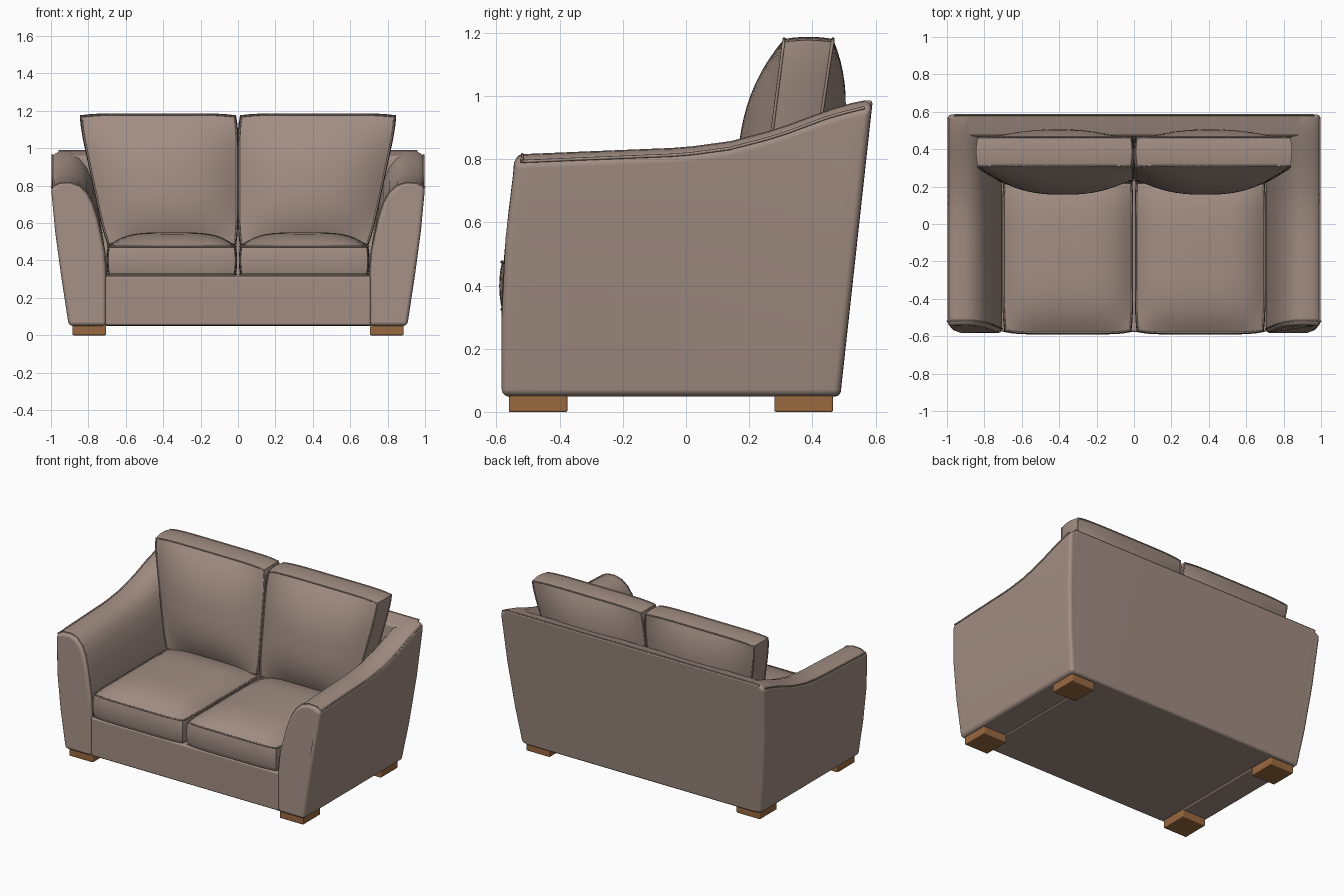
import bpy, bmesh, math
from mathutils import Vector

if "Cube" in bpy.data.objects:
    bpy.data.objects.remove(bpy.data.objects["Cube"])


def material(name, rgb):
    m = bpy.data.materials.new(name)
    m.diffuse_color = (*rgb, 1)
    m.use_nodes = True
    m.node_tree.nodes["Principled BSDF"].inputs["Base Color"].default_value = m.diffuse_color
    return m


FABRIC = material("taupe leather", (0.36, 0.27, 0.23))
WOOD = material("brown wood", (0.32, 0.14, 0.05))


def finish(name, bm, mat, bevel=0.0):
    bmesh.ops.recalc_face_normals(bm, faces=bm.faces[:])
    me = bpy.data.meshes.new(name)
    bm.to_mesh(me)
    bm.free()
    me.materials.append(mat)
    ob = bpy.data.objects.new(name, me)
    bpy.context.collection.objects.link(ob)
    me.shade_smooth()
    if bevel:
        b = ob.modifiers.new("Bevel", 'BEVEL')
        b.width, b.segments, b.limit_method = bevel, 3, 'ANGLE'
        b.angle_limit = math.radians(40)
        ob.modifiers.new("Normals", 'WEIGHTED_NORMAL')
    else:
        me.set_sharp_from_angle(angle=math.radians(40))
    return ob


def mapped_cube(name, f, mat, cuts=0, bevel=0.0):
    """Cube with coordinates in -1..1 pushed through f(u, v, w)."""
    bm = bmesh.new()
    bmesh.ops.create_cube(bm, size=2)
    if cuts:
        bmesh.ops.subdivide_edges(bm, edges=bm.edges[:], cuts=cuts, use_grid_fill=True)
    for v in bm.verts:
        v.co = f(*v.co)
    return finish(name, bm, mat, bevel)


def box(name, x, y, z, mat, bevel):
    def f(u, v, w):
        return Vector(a + (b - a) * (t + 1) / 2 for (a, b), t in zip((x, y, z), (u, v, w)))
    return mapped_cube(name, f, mat, 0, bevel)


def piping(name, pts, closed, r=0.005):
    cu = bpy.data.curves.new(name, 'CURVE')
    cu.dimensions = '3D'
    cu.bevel_depth, cu.bevel_resolution = r, 2
    sp = cu.splines.new('POLY')
    sp.points.add(len(pts) - 1)
    for p, q in zip(sp.points, pts):
        p.co = (*q, 1)
    sp.use_cyclic_u = closed
    cu.materials.append(FABRIC)
    ob = bpy.data.objects.new(name, cu)
    bpy.context.collection.objects.link(ob)
    bpy.ops.object.select_all(action='DESELECT')
    ob.select_set(True)
    bpy.context.view_layer.objects.active = ob
    bpy.ops.object.convert(target='MESH')


def cushion(name, f):
    mapped_cube(name, f, FABRIC, 19)
    n = 20
    side = [-1 + 2 * i / n for i in range(n)]
    rim = ([(t, -1) for t in side] + [(1, t) for t in side]
           + [(-t, 1) for t in side] + [(-1, -t) for t in side])
    for w, tag in ((-1, "a"), (1, "b")):
        piping(name + "_piping_" + tag, [f(u, v, w) for u, v in rim], True)


def soft(u, v, w, power):
    """Rounded outline and crown factor of a cushion."""
    crown = (1 - abs(u) ** power) * (1 - abs(v) ** power)
    bulge = 1 + 0.02 * (1 - w * w)
    a = u * (1 - 0.03 * v ** 6) * bulge
    b = v * (1 - 0.03 * u ** 6) * bulge
    return a, b, crown


# Arm shape: cross-section, top line along the depth, leaning front and back
PROFILE = [(0.905, 0.05), (0.943, 0.3), (0.977, 0.55), (1.0, 0.795), (0.955, 0.817),
           (0.9, 0.82), (0.85, 0.805), (0.808, 0.765), (0.778, 0.71), (0.752, 0.63),
           (0.73, 0.53), (0.713, 0.45), (0.705, 0.35), (0.705, 0.05)]
TOP = [(-0.54, 0.815), (-0.3, 0.825), (0, 0.837), (0.15, 0.857), (0.3, 0.897),
       (0.45, 0.955), (0.55, 0.985), (0.6, 0.992)]


def top_height(y):
    for (a, ha), (b, hb) in zip(TOP, TOP[1:]):
        if y <= b:
            return ha + (hb - ha) * (y - a) / (b - a)
    return TOP[-1][1]


def front_y(z):
    return -0.583 + 0.043 * (max(0, z - 0.35) / 0.46) ** 1.5 if z < 0.82 else -0.54


def back_y(z):
    return 0.487 + 0.103 * (z - 0.05) / 0.94


def arm_point(x, z0, t, s):
    k = min(1, max(0, (z0 - 0.4) / 0.4))
    z = z0 + k * (top_height(-0.54 + 1.13 * t) - 0.82)
    return Vector((s * x, front_y(z0) + t * (back_y(z) - front_y(z0)), z))


ROWS = 18
for s, tag in ((-1, "left"), (1, "right")):
    # Arm
    bm = bmesh.new()
    rows = [[bm.verts.new(arm_point(x, z, i / ROWS, s)) for x, z in PROFILE]
            for i in range(ROWS + 1)]
    n = len(PROFILE)
    for a, b in zip(rows, rows[1:]):
        for j in range(n):
            bm.faces.new((a[j], a[(j + 1) % n], b[(j + 1) % n], b[j]))
    bm.faces.new(rows[0])
    bm.faces.new(rows[-1])
    finish(tag + "_arm", bm, FABRIC, 0.022)

    # Piping round the arm front and along its outer top edge
    piping(tag + "_arm_front_piping",
           [arm_point(x, z, 0.02, s) for x, z in PROFILE[3:]], False, 0.004)
    piping(tag + "_arm_top_piping",
           [arm_point(0.993, 0.797, 0.02 + 0.96 * i / ROWS, s) for i in range(ROWS + 1)],
           False, 0.005)

    # Seat cushion
    def seat(u, v, w):
        a, b, c = soft(u, v, w, 4)
        z = 0.4 + 0.075 * w + (0.075 * c * w if w > 0 else 0)
        return Vector((s * (0.354 + 0.343 * a), -0.15 + 0.432 * b, z))
    cushion(tag + "_seat_cushion", seat)

    # Back cushion, leaning and flaring outwards to the top
    def back(u, v, w):
        a, b, c = soft(u, v, w, 2.5)
        z = 0.83 + 0.35 * b
        h = (z - 0.48) / 0.7
        seam_f, seam_b = 0.22 + 0.09 * h, 0.36 + 0.105 * h
        y = seam_f + (seam_b - seam_f) * (w + 1) / 2 + w * c * (0.1 if w < 0 else 0.08)
        outer = 0.70 + 0.15 * h
        return Vector((s * (0.006 + (outer - 0.006) * (a + 1) / 2), y, z))
    cushion(tag + "_back_cushion", back)

    # Feet
    for y, end in (((-0.56, -0.375), "front"), ((0.28, 0.465), "back")):
        x = sorted((s * 0.705, s * 0.885))
        box(end + "_" + tag + "_foot", x, y, (0, 0.055), WOOD, 0.006)


# Back panel, leaning backwards
def panel(u, v, w):
    if v > 0:
        y, z = (0.591, 0.99) if w > 0 else (0.488, 0.05)
    else:
        y, z = (0.47, 0.958) if w > 0 else (0.37, 0.05)
    return Vector((u * (0.965 if w > 0 else 0.875), y, z))


mapped_cube("back_panel", panel, FABRIC, 0, 0.015)
piping("back_panel_piping", [(-0.96, 0.583, 0.985), (0.96, 0.583, 0.985)], False)

# Base under the seat
box("seat_base", (-0.71, 0.71), (-0.577, 0.45), (0.053, 0.315), FABRIC, 0.012)
